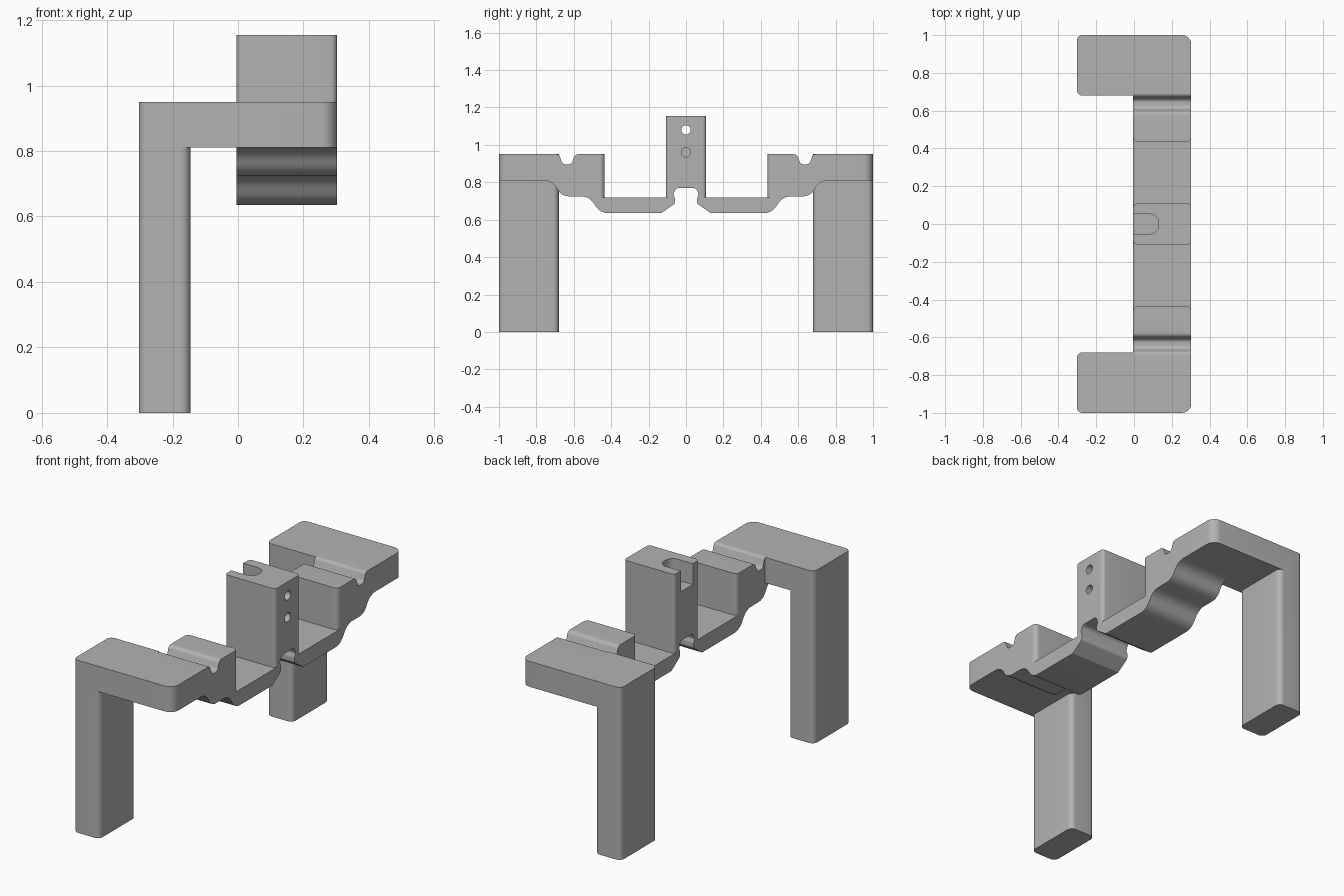
import bpy, bmesh, math
from mathutils import Vector

cube = bpy.data.objects.get("Cube")
if cube:
    bpy.data.objects.remove(cube, do_unlink=True)

grey = bpy.data.materials.new("plain_grey")
grey.use_nodes = True
GREY = (0.45, 0.45, 0.45, 1)
grey.diffuse_color = GREY
grey.node_tree.nodes["Principled BSDF"].inputs["Base Color"].default_value = GREY


def fillet(corners, steps=8):
    """Outline from (a, b, radius) corners, each rounded by an arc."""
    out = []
    for i, (a, b, r) in enumerate(corners):
        p = Vector((a, b))
        if r == 0:
            out.append(p)
            continue
        u = (Vector(corners[i - 1][:2]) - p).normalized()
        v = (Vector(corners[(i + 1) % len(corners)][:2]) - p).normalized()
        half = u.angle(v) / 2
        centre = p + (u + v).normalized() * (r / math.sin(half))
        start = p + u * (r / math.tan(half)) - centre
        end = p + v * (r / math.tan(half)) - centre
        turn = math.atan2(start.x * end.y - start.y * end.x, start.dot(end))
        for k in range(steps + 1):
            t = turn * k / steps
            c, s = math.cos(t), math.sin(t)
            out.append(centre + Vector((start.x * c - start.y * s, start.x * s + start.y * c)))
    return out


def prism(name, corners, lo, hi, axis="z"):
    """Extrude an outline: (x, y) along z, or (y, z) along x."""
    bm = bmesh.new()
    place = (lambda p: (p.x, p.y, lo)) if axis == "z" else (lambda p: (lo, p.x, p.y))
    face = bm.faces.new([bm.verts.new(place(p)) for p in fillet(corners)])
    top = bmesh.ops.extrude_face_region(bm, geom=[face])["geom"]
    shift = Vector((0, 0, hi - lo)) if axis == "z" else Vector((hi - lo, 0, 0))
    bmesh.ops.translate(bm, vec=shift, verts=[g for g in top if isinstance(g, bmesh.types.BMVert)])
    bmesh.ops.recalc_face_normals(bm, faces=bm.faces)
    mesh = bpy.data.meshes.new(name)
    bm.to_mesh(mesh)
    bm.free()
    mesh.materials.append(grey)
    obj = bpy.data.objects.new(name, mesh)
    bpy.context.collection.objects.link(obj)
    return obj


def rect(x0, x1, y0, y1, r):
    return [(x0, y0, r), (x1, y0, r), (x1, y1, r), (x0, y1, r)]


def flip(corners):
    return [(a, -b, r) for a, b, r in corners]


def combine(target, tool, operation):
    """Apply a boolean and drop the tool."""
    mod = target.modifiers.new("join", "BOOLEAN")
    mod.operation, mod.solver, mod.object = operation, "EXACT", tool
    bpy.context.view_layer.objects.active = target
    bpy.ops.object.modifier_apply(modifier=mod.name)
    bpy.data.objects.remove(tool, do_unlink=True)


LEFT, INNER, RIGHT = -0.303, -0.005, 0.303
FLOOR, TOP, UNDER = 0.72, 0.95, 0.81

# Cross bar: half of the side profile, mirrored
half = [
    (0.5, FLOOR, 0), (0.5, TOP, 0),
    (0.594, TOP, 0.025), (0.612, 0.896, 0.022),
    (0.66, 0.896, 0.022), (0.678, TOP, 0.02),
    (0.78, TOP, 0), (0.78, UNDER, 0),
    (0.715, UNDER, 0.08), (0.665, 0.725, 0.07),
    (0.518, 0.725, 0.08), (0.458, 0.635, 0.08),
]
bracket = prism("bracket", half + [(-y, z, r) for y, z, r in reversed(half)], INNER, RIGHT, "x")

# Arms, legs and rounded shoulder ends, on both sides
arm = [(LEFT, 0.68, 0.03), (INNER, 0.68, 0), (INNER, 0.78, 0),
       (RIGHT, 0.78, 0), (RIGHT, 1, 0.05), (LEFT, 1, 0.03)]
leg = rect(LEFT, -0.145, 0.68, 1, 0.03)
shoulder = [(INNER, 0.435, 0.025), (RIGHT, 0.435, 0.025), (RIGHT, 0.5, 0), (INNER, 0.5, 0)]
for side in (lambda c: c, flip):
    combine(bracket, prism("arm", side(arm), UNDER, TOP), "UNION")
    combine(bracket, prism("leg", side(leg), 0, UNDER), "UNION")
    combine(bracket, prism("shoulder", side(shoulder), FLOOR, TOP), "UNION")

# Central tower
combine(bracket, prism("tower", rect(INNER, RIGHT, -0.108, 0.108, 0.02), FLOOR, 1.155), "UNION")

# Keyhole notch running under the tower
notch = [(0.2, 0.59, 0), (0.06, 0.685, 0.015), (0.06, 0.715, 0.02), (0.067, 0.735, 0.015), (0.055, 0.77, 0.025)]
notch += [(-y, z, r) for y, z, r in reversed(notch)]
combine(bracket, prism("notch_cutter", notch, -0.1, 0.4, "x"), "DIFFERENCE")

# Open slot in the tower top
slot = [(-0.1, -0.052, 0), (0.13, -0.052, 0.045), (0.13, 0.052, 0.045), (-0.1, 0.052, 0)]
combine(bracket, prism("slot_cutter", slot, 1.04, 1.3), "DIFFERENCE")

# Screw holes: upper one into the slot, lower one blind
for z in (1.08, 0.96):
    hole = rect(-0.025, 0.025, z - 0.025, z + 0.025, 0.0249)
    combine(bracket, prism("hole_cutter", hole, 0.1, 0.4, "x"), "DIFFERENCE")

bpy.ops.object.select_all(action="DESELECT")
bracket.select_set(True)
bpy.context.view_layer.objects.active = bracket
bpy.ops.object.shade_smooth_by_angle(angle=math.radians(30))
